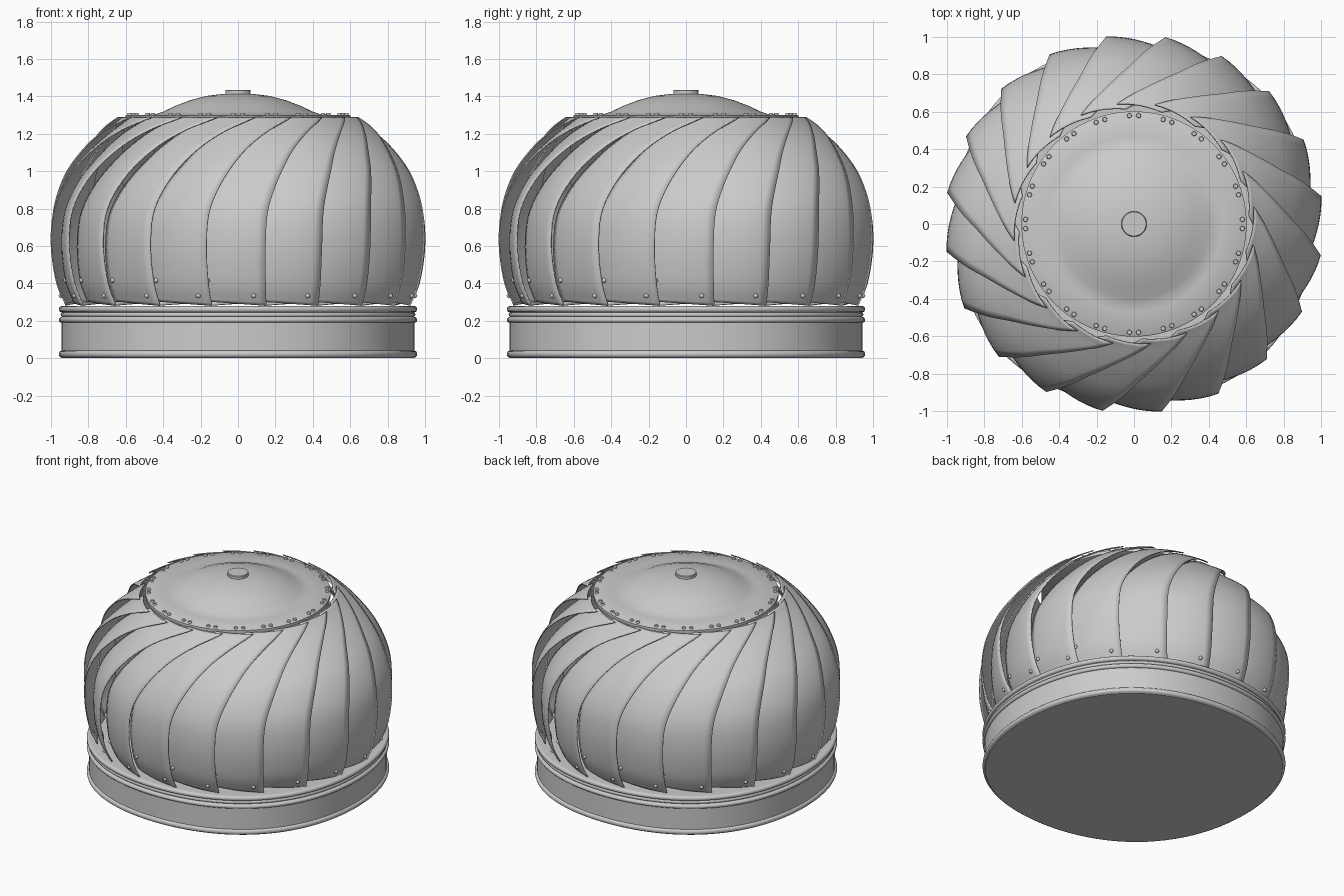
import bpy, bmesh, math
from mathutils import Vector, Matrix

if "Cube" in bpy.data.objects:
    bpy.data.objects.remove(bpy.data.objects["Cube"])

N = 20            # vanes around the head
SPAN = -22.0      # degrees covered by one vane

# Vane outer edge: radius, height, angle from the front in degrees
EDGE = [(0.932, 0.28, -8.6), (0.982, 0.40, -9.3), (1.012, 0.60, -9.6),
        (0.998, 0.80, -8.6), (0.93, 0.98, -4.0), (0.83, 1.12, 3.0),
        (0.735, 1.22, 13.0), (0.648, 1.29, 26.0)]


def edge(t):
    # Smooth spline through the edge points, t in 0..1
    x = min(max(t, 0), 1) * (len(EDGE) - 1)
    i = min(int(x), len(EDGE) - 2)
    f = x - i
    p = [Vector(EDGE[min(max(k, 0), len(EDGE) - 1)]) for k in (i - 1, i, i + 1, i + 2)]
    return 0.5 * (2 * p[1] + (p[2] - p[0]) * f + (2 * p[0] - 5 * p[1] + 4 * p[2] - p[3]) * f * f
                  + (3 * p[1] - p[0] - 3 * p[2] + p[3]) * f ** 3)


def vane_point(u, t, lift=0.0):
    # u runs from the outer edge to the tucked-in inner edge
    r, z, a = edge(t)
    d = edge(t + 0.01) - edge(t - 0.01)
    n = Vector((d.y, -d.x)).normalized()
    bulge = math.sin(math.pi * t)
    drop = (0.05 - 0.02 * t + 0.045 * bulge) * u ** 1.25 - lift
    r -= drop * (n.x * bulge + 1 - bulge)
    z -= drop * n.y * bulge
    z += 0.025 * u * max(0, 1 - t * 6)
    a = math.radians(a + SPAN * u - 90)
    return Vector((r * math.cos(a), r * math.sin(a), z))


def finish(name, bm, angle=35):
    bmesh.ops.recalc_face_normals(bm, faces=bm.faces)
    me = bpy.data.meshes.new(name)
    bm.to_mesh(me)
    bm.free()
    ob = bpy.data.objects.new(name, me)
    bpy.context.collection.objects.link(ob)
    bpy.ops.object.select_all(action='DESELECT')
    ob.select_set(True)
    bpy.context.view_layer.objects.active = ob
    bpy.ops.object.shade_smooth_by_angle(angle=math.radians(angle))
    return ob


def lathe(name, profile, seg=96, square=0.0):
    # square > 0 pushes the diagonals slightly outwards
    bm = bmesh.new()
    vs = [bm.verts.new((r, 0, z)) for r, z in profile]
    es = [bm.edges.new(p) for p in zip(vs, vs[1:])]
    bmesh.ops.spin(bm, geom=vs + es, cent=(0, 0, 0), axis=(0, 0, 1),
                   angle=2 * math.pi, steps=seg, use_duplicate=False)
    bmesh.ops.remove_doubles(bm, verts=bm.verts, dist=1e-4)
    for v in bm.verts:
        s = 1 + square * math.sin(2 * math.atan2(v.co.y, v.co.x)) ** 2
        v.co.x *= s
        v.co.y *= s
    return finish(name, bm)


def bead(r, z, h, out):
    # Half-round rim between z and z + h
    return [(r + out * math.sin(math.pi * k / 8), z + h / 2 - h / 2 * math.cos(math.pi * k / 8))
            for k in range(9)]


# Round base with rolled rims
lathe("base", [(0, 0), (0.94, 0)] + bead(0.944, 0.004, 0.036, 0.014)
      + bead(0.944, 0.19, 0.03, 0.014) + bead(0.94, 0.222, 0.022, 0.008)
      + bead(0.944, 0.246, 0.032, 0.014) + [(0.92, 0.278), (0, 0.278)], square=0.028)

# Twisted vanes
bm = bmesh.new()
U, T = 8, 32
for i in range(N):
    rot = Matrix.Rotation(math.tau * i / N, 3, 'Z')
    grid = [[bm.verts.new(rot @ vane_point(u / U, t / T)) for u in range(U + 1)] for t in range(T + 1)]
    for t in range(T):
        for u in range(U):
            bm.faces.new((grid[t][u], grid[t][u + 1], grid[t + 1][u + 1], grid[t + 1][u]))
vanes = finish("vanes", bm)
mod = vanes.modifiers.new("thickness", 'SOLIDIFY')
mod.thickness = 0.007

# Vane rivets near the base
bm = bmesh.new()
for i in range(N):
    rot = Matrix.Rotation(math.tau * i / N, 4, 'Z')
    for u, t in ((0.18, 0.075), (0.85, 0.15)):
        m = rot @ Matrix.Translation(vane_point(u, t, 0.0))
        bmesh.ops.create_uvsphere(bm, u_segments=10, v_segments=6, radius=0.013, matrix=m)
finish("vane_rivets", bm, 60)

# Cap plate with raised dome
lathe("cap", [(0, 1.27), (0.59, 1.27), (0.602, 1.275), (0.602, 1.295), (0.595, 1.3), (0.47, 1.302),
              (0.435, 1.306), (0.40, 1.318), (0.34, 1.347), (0.26, 1.378), (0.17, 1.402),
              (0.08, 1.413), (0, 1.415)])

# Hub nut on the dome
lathe("hub_nut", [(0, 1.40), (0.068, 1.40), (0.068, 1.431), (0.064, 1.435), (0, 1.435)], 40)

# Paired rivets around the cap
bm = bmesh.new()
for i in range(N):
    for da in (-2.4, 2.4):
        a = math.tau * i / N + math.radians(da)
        m = Matrix.Translation((0.58 * math.cos(a), 0.58 * math.sin(a), 1.304))
        bmesh.ops.create_cone(bm, cap_ends=True, segments=12, radius1=0.014, radius2=0.011,
                              depth=0.014, matrix=m)
finish("cap_rivets", bm)
